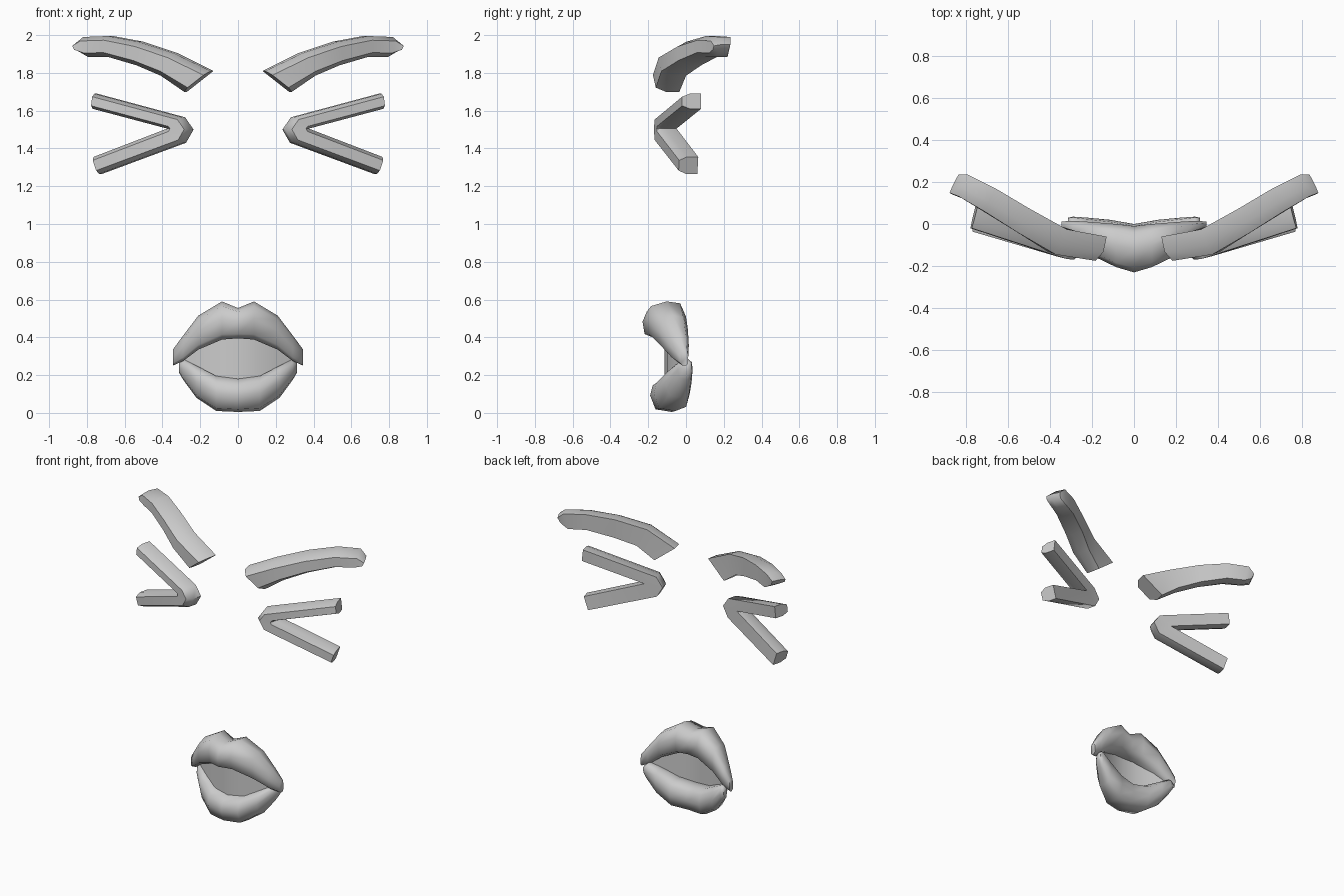
import bpy, bmesh
from math import radians
from mathutils import Vector

if "Cube" in bpy.data.objects:
    bpy.data.objects.remove(bpy.data.objects["Cube"])


def finish(name, rings, closed=True, angle=55):
    """Skin a list of point rings into one smooth-shaded object."""
    bm = bmesh.new()
    vs = [[bm.verts.new(p) for p in r] for r in rings]
    n = len(vs[0])
    for a, b in zip(vs, vs[1:]):
        for i in range(n if closed else n - 1):
            j = (i + 1) % n
            bm.faces.new((a[i], a[j], b[j], b[i]))
    if closed:
        bm.faces.new(vs[0])
        bm.faces.new(vs[-1])
    bmesh.ops.remove_doubles(bm, verts=bm.verts, dist=0.0005)
    bmesh.ops.recalc_face_normals(bm, faces=bm.faces)
    me = bpy.data.meshes.new(name)
    bm.to_mesh(me)
    bm.free()
    ob = bpy.data.objects.new(name, me)
    bpy.context.collection.objects.link(ob)
    bpy.ops.object.select_all(action='DESELECT')
    ob.select_set(True)
    bpy.context.view_layer.objects.active = ob
    bpy.ops.object.shade_smooth_by_angle(angle=radians(angle))
    return ob


# Flat back, chamfered front: (across, depth)
BAR = [(0, 0), (0, .6), (.2, 1), (.8, 1), (1, .6), (1, 0)]


def bar(name, stations, side):
    """Stations: back edge A, back edge B, offset (x, y) towards the front."""
    rings = []
    for a, b, (ox, oy) in stations:
        a, b, o = Vector(a), Vector(b), Vector((ox, oy, 0))
        pts = [a.lerp(b, u) + o * w for u, w in BAR]
        rings.append([(p.x * side, p.y, p.z) for p in pts])
    finish(name, rings)


brow = [
    ((.13, -.06, 1.81), (.27, -.035, 1.70), (.025, -.12)),
    ((.32, -.025, 1.905), (.385, .0, 1.785), (.04, -.125)),
    ((.50, .075, 1.965), (.51, .08, 1.84), (.045, -.12)),
    ((.66, .17, 1.995), (.66, .165, 1.885), (.05, -.11)),
    ((.79, .235, 1.99), (.765, .22, 1.885), (.05, -.10)),
    ((.835, .235, 1.95), (.82, .225, 1.915), (.045, -.085)),
]
F = (.025, -.1)
crotch = (.36, -.05, 1.505)
eye = [
    ((.745, .08, 1.69), (.755, .08, 1.61), F),
    ((.28, -.07, 1.565), crotch, F),
    ((.235, -.075, 1.50), crotch, F),
    ((.275, -.07, 1.43), crotch, F),
    ((.72, .06, 1.265), (.75, .065, 1.355), F),
]
for side, tag in ((1, "right"), (-1, "left")):
    bar("eyebrow_" + tag, brow, side)
    bar("squinting_eye_" + tag, eye, side)


def mirrored(half):
    """Extend centre-to-corner stations over both sides."""
    return [(-s[0], *s[1:]) for s in reversed(half[1:])] + half


def lip(name, half, profile):
    """Stations: x, front y, back y, bottom z, top z."""
    rings = [[(x, yb + (yf - yb) * w, zb + (zt - zb) * v) for w, v in profile]
             for x, yf, yb, zb, zt in mirrored(half)]
    finish(name, rings, angle=65)


lip("upper_lip",
    [(0, -.23, -.01, .395, .555), (.085, -.205, .0, .388, .59),
     (.21, -.145, .01, .335, .515), (.29, -.08, .015, .275, .41),
     (.345, -.03, .012, .25, .335)],
    [(1, .55), (.9, .88), (.5, 1), (.15, .95), (0, .6),
     (.05, .12), (.3, 0), (.7, 0), (.95, .14)])
lip("lower_lip",
    [(0, -.19, .0, .005, .18), (.115, -.17, .02, .01, .195),
     (.22, -.11, .03, .08, .25), (.29, -.045, .035, .175, .285),
     (.313, -.01, .03, .215, .265)],
    [(1, .5), (.93, .8), (.65, 1), (.3, 1), (.05, .85),
     (0, .5), (.1, .12), (.4, 0), (.85, .08)])

# Thin curved sheet closing the mouth: x, y, bottom z, top z
sheet = [(0, -.115, .16, .42), (.1, -.1, .17, .41),
         (.2, -.06, .22, .36), (.3, -.01, .25, .29)]
finish("mouth_inside", [[(x, y, zb), (x, y, zt)] for x, y, zb, zt in mirrored(sheet)],
       closed=False)
